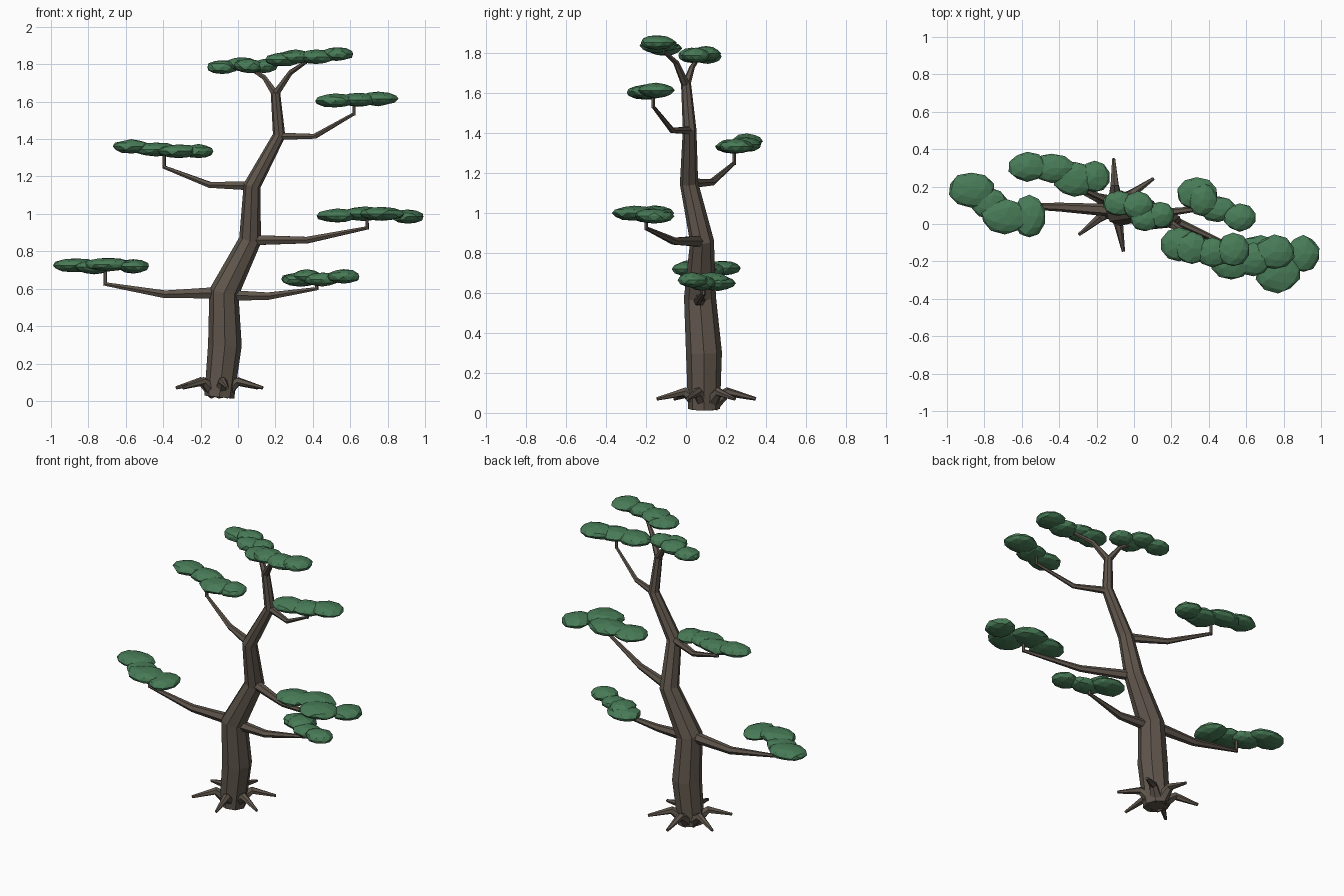
import bpy, bmesh, math, random
from mathutils import Vector, Matrix

random.seed(4)


def material(name, rgb):
    m = bpy.data.materials.new(name)
    m.diffuse_color = (*rgb, 1)
    return m


BARK = material("bark", (0.115, 0.092, 0.072))
LEAF = material("leaf", (0.065, 0.2, 0.095))


def finish(bm, name, mat):
    me = bpy.data.meshes.new(name)
    bmesh.ops.recalc_face_normals(bm, faces=bm.faces)
    bm.to_mesh(me)
    bm.free()
    me.materials.append(mat)
    ob = bpy.data.objects.new(name, me)
    bpy.context.collection.objects.link(ob)
    return ob


def tube(bm, path, sides):
    """Tapered tube along points (x, y, z, radius)."""
    pts = [Vector(p[:3]) for p in path]
    rings = []
    ref = Vector((0, 1, 0))
    for i, p in enumerate(pts):
        t = Vector()
        if i > 0:
            t += (p - pts[i - 1]).normalized()
        if i < len(pts) - 1:
            t += (pts[i + 1] - p).normalized()
        t.normalize()
        if abs(t.dot(ref)) > 0.9:
            ref = Vector((1, 0, 0))
        u = (ref - t * t.dot(ref)).normalized()
        v = t.cross(u)
        ref = u
        rings.append([bm.verts.new(p + path[i][3] * (
            u * math.cos(2 * math.pi * k / sides) + v * math.sin(2 * math.pi * k / sides)))
            for k in range(sides)])
    for a, b in zip(rings, rings[1:]):
        for k in range(sides):
            n = (k + 1) % sides
            bm.faces.new((a[k], a[n], b[n], b[k]))
    bm.faces.new(rings[0][::-1])
    bm.faces.new(rings[-1])


def foliage(name, blobs):
    """Cloud pad of flattened, slightly rough blobs (x, y, z, rx, ry)."""
    bm = bmesh.new()
    for x, y, z, rx, ry in blobs:
        new = bmesh.ops.create_icosphere(bm, subdivisions=2, radius=1)["verts"]
        for v in new:
            v.co *= random.uniform(0.93, 1.05)
        bmesh.ops.transform(bm, verts=new, matrix=Matrix.Translation((x, y, z))
                            @ Matrix.Diagonal((rx, ry, 0.038, 1)))
    finish(bm, name, LEAF)


# trunk
bm = bmesh.new()
tube(bm, [(-0.10, 0.09, 0.02, 0.08), (-0.07, 0.09, 0.30, 0.09), (-0.075, 0.07, 0.58, 0.08),
          (0.065, 0.08, 0.86, 0.06), (0.075, 0.015, 1.15, 0.046),
          (0.22, 0.018, 1.42, 0.034), (0.20, 0.0, 1.65, 0.025)], 8)
finish(bm, "trunk", BARK)

# surface roots
bm = bmesh.new()
for deg in (35, 92, 157, 219, 280, 338):
    c, s = math.cos(math.radians(deg)), math.sin(math.radians(deg))
    tube(bm, [(-0.10 + c * r, 0.10 + s * r, z, w) for r, z, w in
              ((0.03, 0.045, 0.042), (0.11, 0.105, 0.024), (0.25, 0.07, 0.009))], 6)
finish(bm, "roots", BARK)

# branches: path, then height of the twig that reaches up into the pad
branches = {
    "lower_left": ([(-0.075, 0.07, 0.58, 0.036), (-0.39, 0.09, 0.57, 0.024),
                    (-0.71, 0.10, 0.625, 0.011)], 0.72),
    "lower_right": ([(-0.07, 0.07, 0.565, 0.034), (0.16, 0.06, 0.56, 0.023),
                     (0.42, 0.09, 0.60, 0.010)], 0.66),
    "middle_right": ([(0.06, 0.08, 0.86, 0.032), (0.37, -0.06, 0.86, 0.020),
                      (0.69, -0.20, 0.925, 0.010)], 0.99),
    "middle_left": ([(0.075, 0.015, 1.15, 0.028), (-0.15, 0.13, 1.155, 0.018),
                     (-0.395, 0.24, 1.25, 0.010)], 1.33),
    "upper_right": ([(0.22, 0.018, 1.415, 0.022), (0.41, -0.07, 1.415, 0.015),
                     (0.62, -0.165, 1.535, 0.009)], 1.61),
    "top_right": ([(0.20, 0.0, 1.64, 0.022), (0.28, -0.05, 1.755, 0.015),
                   (0.36, -0.11, 1.81, 0.010)], 1.84),
    "top_left": ([(0.20, 0.0, 1.64, 0.022), (0.14, 0.03, 1.73, 0.014),
                  (0.07, 0.06, 1.775, 0.010)], 1.80),
}
for name, (path, top) in branches.items():
    bm = bmesh.new()
    tube(bm, path, 6)
    x, y, z, r = path[-1]
    tube(bm, [(x, y, z - 0.008, r), (x, y, top, r * 0.9)], 5)
    finish(bm, name + "_branch", BARK)

# foliage pads
foliage("lower_left_foliage", [(-0.87, 0.185, 0.725, 0.125, 0.095), (-0.77, 0.11, 0.715, 0.10, 0.085),
                               (-0.69, 0.04, 0.73, 0.13, 0.095), (-0.56, 0.04, 0.72, 0.085, 0.115)])
foliage("lower_right_foliage", [(0.335, 0.16, 0.65, 0.11, 0.09), (0.37, 0.13, 0.665, 0.08, 0.09),
                                (0.45, 0.08, 0.65, 0.10, 0.07), (0.565, 0.035, 0.665, 0.09, 0.075)])
foliage("middle_right_foliage", [(0.53, -0.18, 0.99, 0.11, 0.10), (0.68, -0.16, 1.0, 0.13, 0.10),
                                 (0.77, -0.26, 1.0, 0.12, 0.11), (0.905, -0.16, 0.985, 0.09, 0.10)])
foliage("middle_left_foliage", [(-0.57, 0.305, 1.36, 0.10, 0.08), (-0.44, 0.30, 1.345, 0.12, 0.08),
                                (-0.32, 0.24, 1.335, 0.11, 0.095), (-0.21, 0.25, 1.335, 0.08, 0.085)])
foliage("upper_right_foliage", [(0.52, -0.21, 1.605, 0.11, 0.09), (0.64, -0.19, 1.61, 0.10, 0.09),
                                (0.75, -0.15, 1.615, 0.11, 0.09)])
foliage("top_right_foliage", [(0.24, -0.11, 1.825, 0.095, 0.09), (0.31, -0.13, 1.84, 0.09, 0.09),
                              (0.42, -0.15, 1.84, 0.10, 0.08), (0.53, -0.14, 1.855, 0.09, 0.09)])
foliage("top_left_foliage", [(-0.085, 0.11, 1.785, 0.085, 0.07), (0.02, 0.10, 1.80, 0.085, 0.075),
                             (0.06, 0.03, 1.79, 0.085, 0.07), (0.14, 0.05, 1.79, 0.075, 0.07)])
